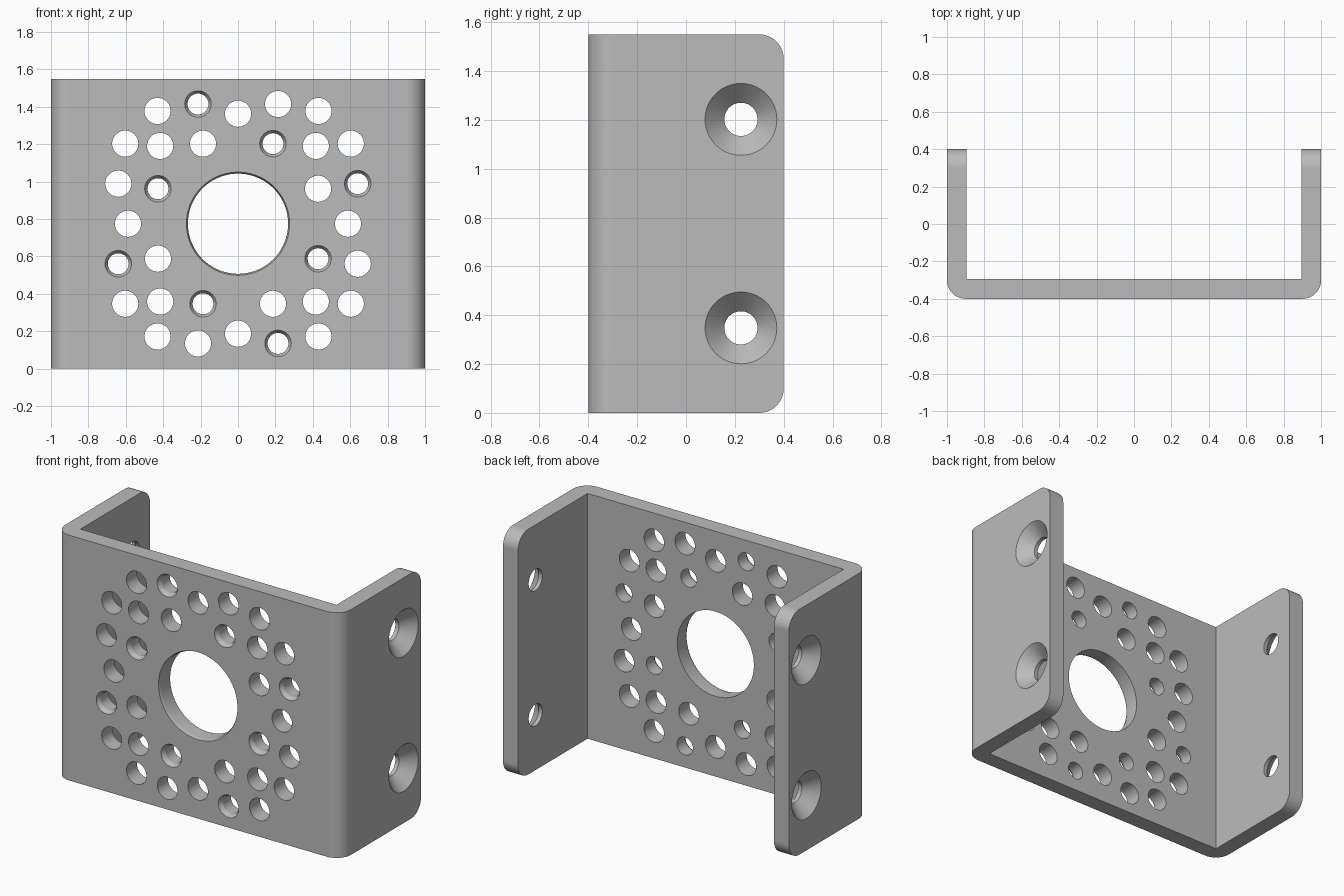
import bpy, bmesh, math
from mathutils import Matrix, Vector

if "Cube" in bpy.data.objects:
    bpy.data.objects.remove(bpy.data.objects["Cube"])

H, T, R = 1.55, 0.105, 0.1      # height, sheet thickness, corner radius
CZ = H / 2


def link(name, bm):
    bmesh.ops.recalc_face_normals(bm, faces=bm.faces)
    me = bpy.data.meshes.new(name)
    bm.to_mesh(me)
    bm.free()
    ob = bpy.data.objects.new(name, me)
    bpy.context.collection.objects.link(ob)
    return ob


def drill(bm, mat, r, lip=0.0, lip_depth=0.0, n=40):
    """Round cutter along local +z, starting outside the surface at z = 0;
    a lip radius larger than r adds a conical countersink."""
    e = 0.02
    prof = [(r, -e), (r, T + e)]
    if lip:
        prof = [(lip + (lip - r) / lip_depth * e, -e), (r, lip_depth), (r, T + e)]
    rings = []
    for rad, z in prof:
        rings.append([bm.verts.new(mat @ Vector((rad * math.cos(2 * math.pi * i / n),
                                                 rad * math.sin(2 * math.pi * i / n), z)))
                      for i in range(n)])
    for a, b in zip(rings, rings[1:]):
        for i in range(n):
            j = (i + 1) % n
            bm.faces.new((a[i], a[j], b[j], b[i]))
    bm.faces.new(rings[0])
    bm.faces.new(rings[-1])


# U-shaped bracket: extruded profile with rounded outer bends and wall corners
bm = bmesh.new()
half = [(1, 0.4), (1, -0.4)]
inner = [(1 - T, -0.4 + T), (1 - T, 0.4)]
outline = half + [(-x, y) for x, y in reversed(half)]
outline += [(-x, y) for x, y in reversed(inner)] + inner
face = bm.faces.new([bm.verts.new((x, y, 0)) for x, y in outline])
ext = bmesh.ops.extrude_face_region(bm, geom=[face])
bmesh.ops.translate(bm, vec=(0, 0, H),
                    verts=[v for v in ext["geom"] if isinstance(v, bmesh.types.BMVert)])


def is_rounded(e):
    a, b = e.verts[0].co, e.verts[1].co
    bend = abs(a.z - b.z) > 1 and a.y < -0.39
    tip = a.y > 0.39 and b.y > 0.39 and abs(a.z - b.z) < 0.01
    return bend or tip


bmesh.ops.bevel(bm, geom=[e for e in bm.edges if is_rounded(e)], offset=R,
                segments=10, profile=0.5, affect='EDGES')
bracket = link("bracket", bm)

# Hole cutters
bm = bmesh.new()


def front(x, dz):
    return Matrix.Translation((x, -0.4, CZ + dz)) @ Matrix.Rotation(-math.pi / 2, 4, 'X')


# central bore with a small chamfer
drill(bm, front(0, 0), 0.268, 0.276, 0.02, 72)

# mounting pattern, mirrored in both axes; some holes are countersunk,
# and those repeat every quarter turn
sunk = set()
for x, z in ((0.64, 0.214), (0.187, 0.428)):
    for k in range(4):
        sunk.add((round(x, 3), round(z, 3)))
        x, z = -z, x
pattern = [(0.43, 0.603), (0.214, 0.64), (0.603, 0.428), (0.416, 0.416),
           (0.187, 0.428), (0.64, 0.214), (0.428, 0.187)]
holes = {(sx * x, sz * z) for x, z in pattern for sx in (-1, 1) for sz in (-1, 1)}
holes |= {(0, 0.588), (0, -0.588), (0.588, 0), (-0.588, 0)}
for x, z in sorted(holes):
    if (x, z) in sunk:
        drill(bm, front(x, z), 0.056, 0.071, 0.025)
    else:
        drill(bm, front(x, z), 0.07)

# countersunk screw holes in both side walls
for s in (-1, 1):
    for dz in (-0.427, 0.427):
        m = Matrix.Translation((s, 0.225, CZ + dz)) @ Matrix.Rotation(-s * math.pi / 2, 4, 'Y')
        drill(bm, m, 0.068, 0.147, 0.08, 56)
cutter = link("hole_cutter", bm)
cutter.hide_render = True

# Cut, then shade
bpy.context.view_layer.objects.active = bracket
bracket.select_set(True)
mod = bracket.modifiers.new("holes", 'BOOLEAN')
mod.operation = 'DIFFERENCE'
mod.solver = 'EXACT'
mod.object = cutter
bpy.ops.object.modifier_apply(modifier=mod.name)
bpy.data.objects.remove(cutter, do_unlink=True)

steel = bpy.data.materials.new("grey metal")
steel.diffuse_color = (0.5, 0.5, 0.5, 1)
steel.use_nodes = True
steel.node_tree.nodes["Principled BSDF"].inputs["Base Color"].default_value = steel.diffuse_color
bracket.data.materials.clear()
bracket.data.materials.append(steel)
bpy.ops.object.shade_smooth_by_angle(angle=math.radians(25))
wn = bracket.modifiers.new("flat_faces", 'WEIGHTED_NORMAL')
wn.keep_sharp = True
